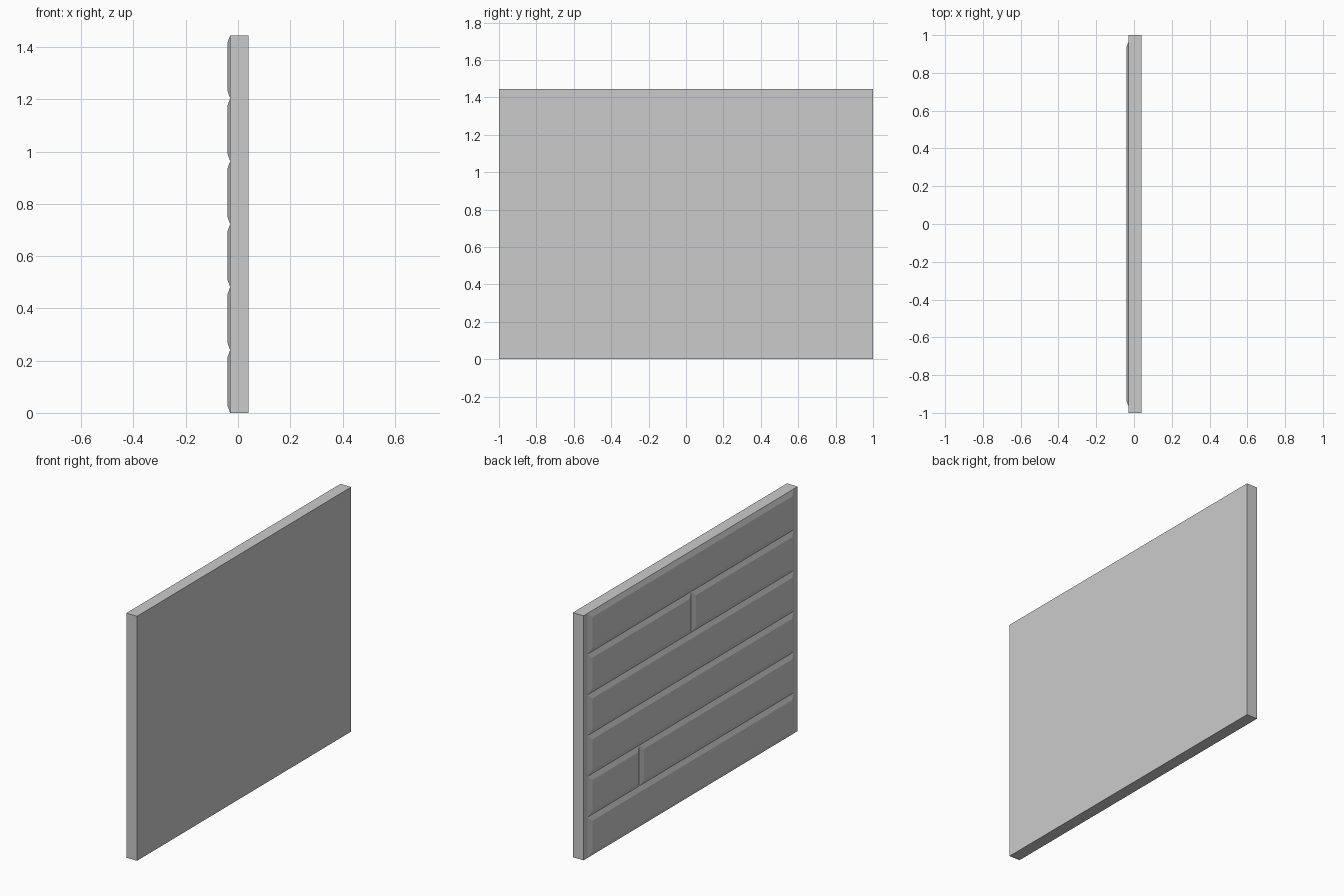
import bpy, bmesh

if "Cube" in bpy.data.objects:
    bpy.data.objects.remove(bpy.data.objects["Cube"])

W, H = 2.0, 1.445            # panel width (y) and height (z)
X_BACK, X_SLAB, X_FACE = 0.04, -0.03, -0.041
ROWS, EDGE, BEVEL = 6, 0.963, 0.03
ROW_H = H / ROWS
SEAMS = {1: [0.48], 4: [-0.005]}   # vertical joints per row, counted from the floor


def make_object(name, bm):
    bmesh.ops.recalc_face_normals(bm, faces=bm.faces)
    mesh = bpy.data.meshes.new(name)
    bm.to_mesh(mesh)
    bm.free()
    obj = bpy.data.objects.new(name, mesh)
    bpy.context.collection.objects.link(obj)
    return obj


def block(name, x0, x1, y0, y1, z0, z1, inset=0.0):
    """Box from x0 to x1 whose x1 end is shrunk by inset (chamfered rim)."""
    bm = bmesh.new()
    loops = []
    for x, d in ((x0, 0.0), (x1, inset)):
        loops.append([bm.verts.new((x, y, z)) for y, z in (
            (y0 + d, z0 + d), (y1 - d, z0 + d), (y1 - d, z1 - d), (y0 + d, z1 - d))])
    a, b = loops
    bm.faces.new(a)
    bm.faces.new(b)
    for i in range(4):
        j = (i + 1) % 4
        bm.faces.new((a[i], a[j], b[j], b[i]))
    return make_object(name, bm)


# Backing slab
block("wall_slab", X_BACK, X_SLAB, -W / 2, W / 2, 0, H)

# Bevelled planks on the -x side
for row in range(ROWS):
    cuts = [-EDGE] + SEAMS.get(row, []) + [EDGE]
    for i, (y0, y1) in enumerate(zip(cuts, cuts[1:])):
        block(f"plank_{row}_{i}", X_SLAB, X_FACE, y0, y1,
              row * ROW_H, (row + 1) * ROW_H, BEVEL)
